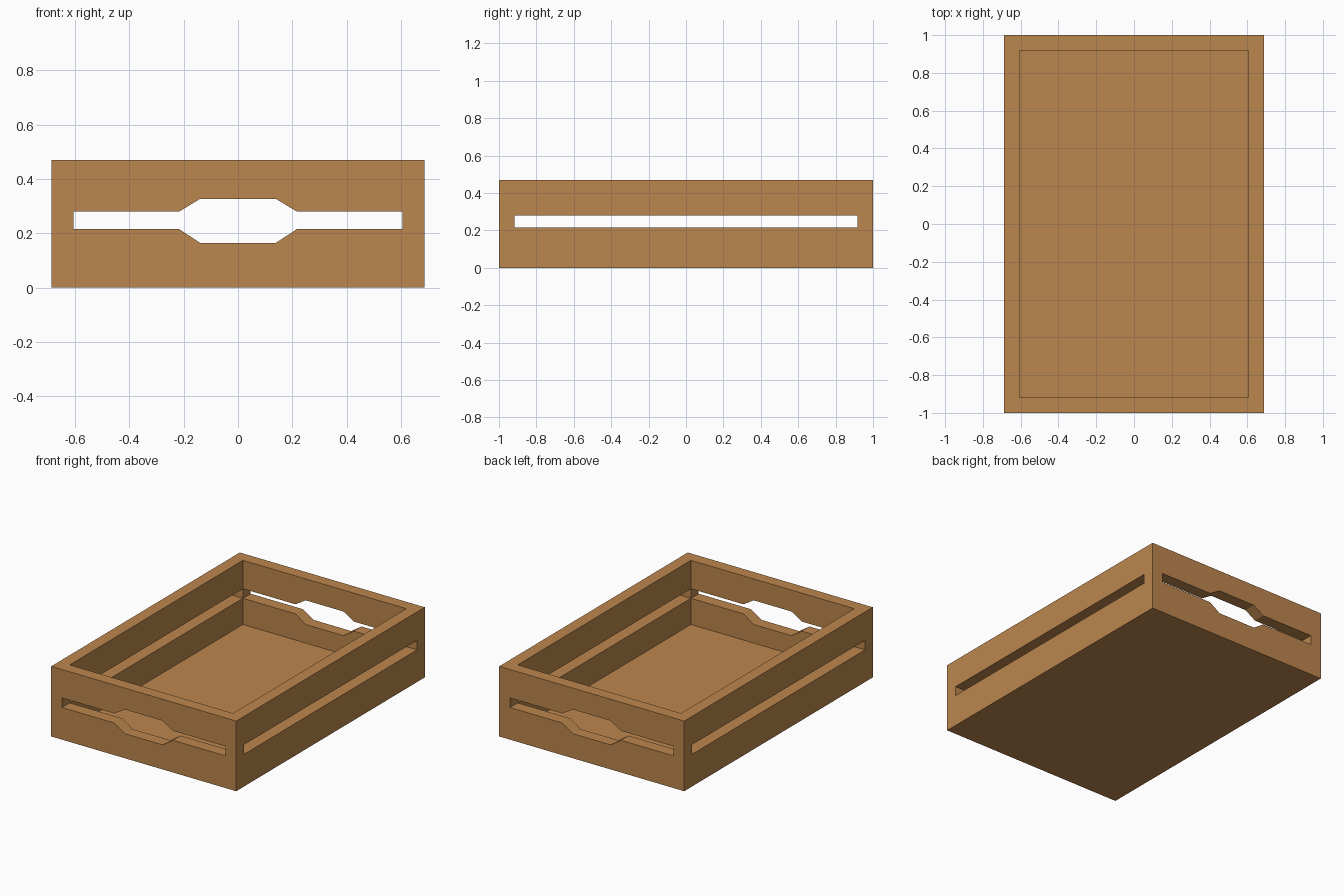
import bpy, bmesh
from mathutils import Vector

if "Cube" in bpy.data.objects:
    bpy.data.objects.remove(bpy.data.objects["Cube"])

W, L, H = 0.687, 1.0, 0.471      # half width, half length, height
IW, IL, FLOOR = 0.607, 0.919, 0.04
Z0, Z1 = 0.216, 0.28             # slot bottom and top

wood = bpy.data.materials.new("warm_wood")
wood.diffuse_color = (0.50, 0.24, 0.075, 1)
wood.use_nodes = True
wood.node_tree.nodes["Principled BSDF"].inputs["Base Color"].default_value = wood.diffuse_color


def prism(name, pts, axis):
    """Extrude a closed 3D outline along the axis vector."""
    bm = bmesh.new()
    face = bm.faces.new([bm.verts.new(p) for p in pts])
    ext = bmesh.ops.extrude_face_region(bm, geom=[face])
    moved = [v for v in ext["geom"] if isinstance(v, bmesh.types.BMVert)]
    bmesh.ops.translate(bm, verts=moved, vec=Vector(axis))
    bmesh.ops.recalc_face_normals(bm, faces=bm.faces)
    me = bpy.data.meshes.new(name)
    bm.to_mesh(me)
    bm.free()
    me.materials.append(wood)
    ob = bpy.data.objects.new(name, me)
    bpy.context.collection.objects.link(ob)
    return ob


def block(name, x, y, z0, z1):
    return prism(name, [(-x, -y, z0), (x, -y, z0), (x, y, z0), (-x, y, z0)],
                 (0, 0, z1 - z0))


# Tray body and the cutters for its hollow and slots
tray = block("tray", W, L, 0, H)
hollow = block("hollow_cutter", IW, IL, FLOOR, H + 0.2)
side_slot = block("side_slot_cutter", W + 0.2, IL - 0.001, Z0, Z1)

# End slot widens into a hand hole in the middle
half = [(IW - 0.001, Z0), (IW - 0.001, Z1), (0.217, Z1), (0.14, 0.327)]
low = [(0.14, 0.165), (0.217, Z0)]
right = low + half
outline = right + [(-x, z) for x, z in reversed(right)]
handle = prism("handle_slot_cutter", [(x, -L - 0.2, z) for x, z in outline],
               (0, 2 * L + 0.4, 0))

cutters = [hollow, side_slot, handle]
for c in cutters:
    c.hide_render = True
    mod = tray.modifiers.new(c.name, 'BOOLEAN')
    mod.operation = 'DIFFERENCE'
    mod.solver = 'EXACT'
    mod.object = c

# Bake the cuts and discard the cutters
bpy.context.view_layer.update()
dg = bpy.context.evaluated_depsgraph_get()
result = bpy.data.meshes.new_from_object(tray.evaluated_get(dg))
tray.modifiers.clear()
tray.data = result
for c in cutters:
    bpy.data.objects.remove(c)
